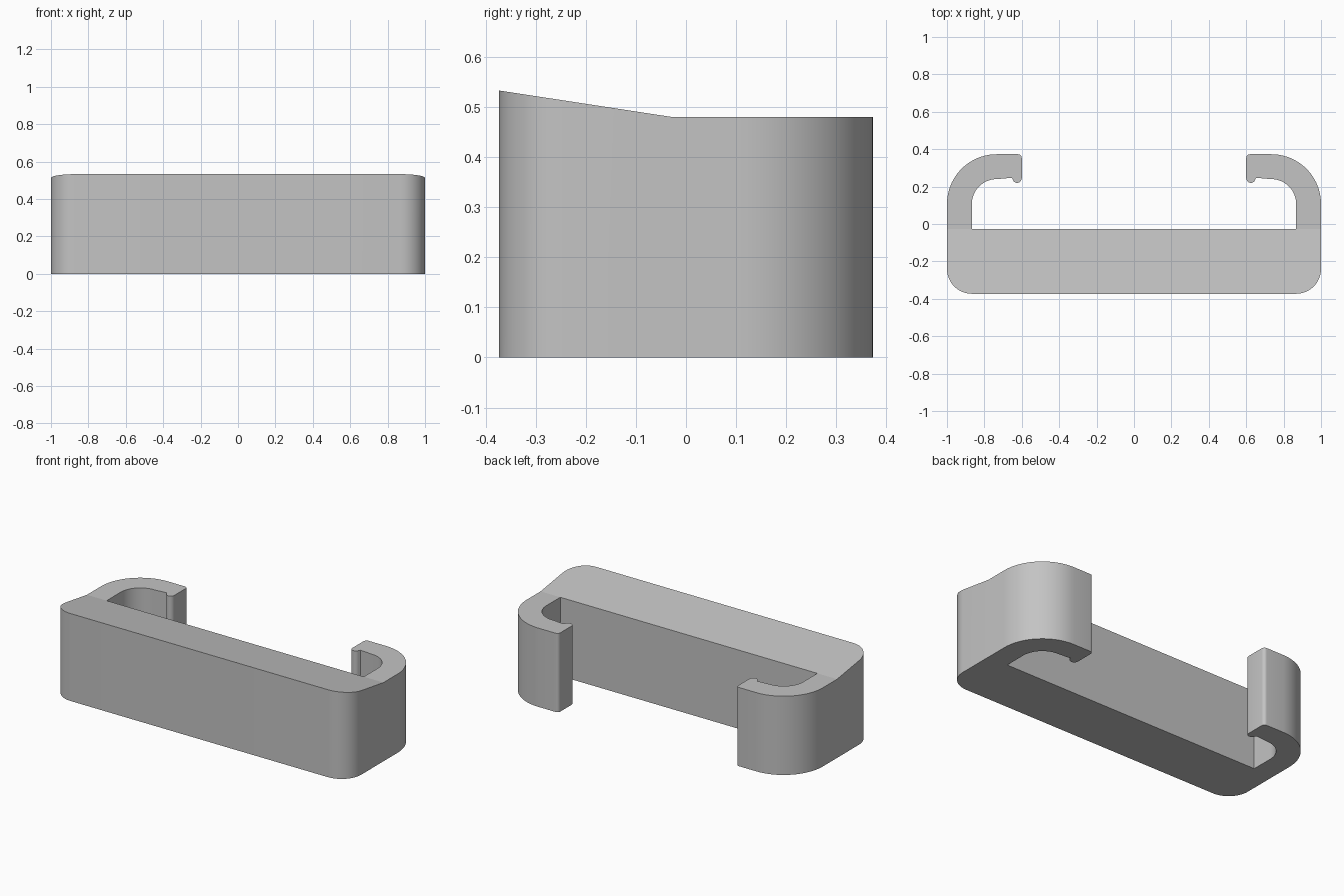
import bpy, bmesh
from math import sin, cos, radians

cube = bpy.data.objects.get("Cube")
if cube:
    bpy.data.objects.remove(cube)

DEPTH = 0.373      # half depth
WALL = 0.133       # arm thickness
STEP = -0.027      # inner face of the body, where the top starts to slope
REAR_Z, FRONT_Z = 0.48, 0.533
TIP = 0.6          # inner end of each hook


def arc(cx, cy, r, start, end, n=12):
    """Points along a circular arc, angles in degrees."""
    angles = [radians(start + (end - start) * i / n) for i in range(n + 1)]
    return [(cx + r * cos(a), cy + r * sin(a)) for a in angles]


def add_face(bm, points):
    bm.faces.new([bm.verts.new((x, y, 0)) for x, y in points])


bm = bmesh.new()

# Body footprint with rounded front corners
corner = arc(1 - WALL, WALL - DEPTH, WALL, -90, 0)
right_side = corner + [(1, STEP), (1 - WALL, STEP)]
add_face(bm, right_side + [(-x, y) for x, y in reversed(right_side)])

# Hooked arm footprint: outer bend, rounded tip, small nub, inner bend
bend_x, bend_y = 1 - 2 * WALL, DEPTH - 2 * WALL
nub = 0.025
arm = [(1, STEP)]
arm += arc(bend_x, bend_y, 2 * WALL, 0, 90, 24)
arm += arc(TIP + 0.02, DEPTH - 0.02, 0.02, 90, 180, 6)
arm += arc(TIP + nub, DEPTH - WALL + 0.005, nub, 180, 350, 10)
arm += [(TIP + 2 * nub + 0.004, DEPTH - WALL + 0.007)]
arm += arc(bend_x, bend_y, WALL, 90, 0, 20)
arm += [(1 - WALL, STEP)]
for side in (1, -1):
    add_face(bm, [(side * x, y) for x, y in arm])
bmesh.ops.remove_doubles(bm, verts=bm.verts, dist=0.0005)

# Raise the footprint, with the top sloping up towards the front
result = bmesh.ops.extrude_face_region(bm, geom=bm.faces[:], use_keep_orig=True)
for v in result["geom"]:
    if isinstance(v, bmesh.types.BMVert):
        slope = max(0, (STEP - v.co.y) / (STEP + DEPTH))
        v.co.z = REAR_Z + slope * (FRONT_Z - REAR_Z)
bmesh.ops.recalc_face_normals(bm, faces=bm.faces)

# Smooth walls, flat top and bottom, crisp corners
bm.normal_update()
for f in bm.faces:
    f.smooth = abs(f.normal.z) < 0.5
for e in bm.edges:
    e.smooth = e.calc_face_angle(0) < radians(30)

mesh = bpy.data.meshes.new("clip_body")
bm.to_mesh(mesh)
bm.free()
clip = bpy.data.objects.new("clip_body", mesh)
bpy.context.collection.objects.link(clip)

grey = bpy.data.materials.new("light_grey")
grey.use_nodes = True
colour = (0.55, 0.55, 0.55, 1)
grey.diffuse_color = colour
grey.node_tree.nodes["Principled BSDF"].inputs["Base Color"].default_value = colour
mesh.materials.append(grey)
